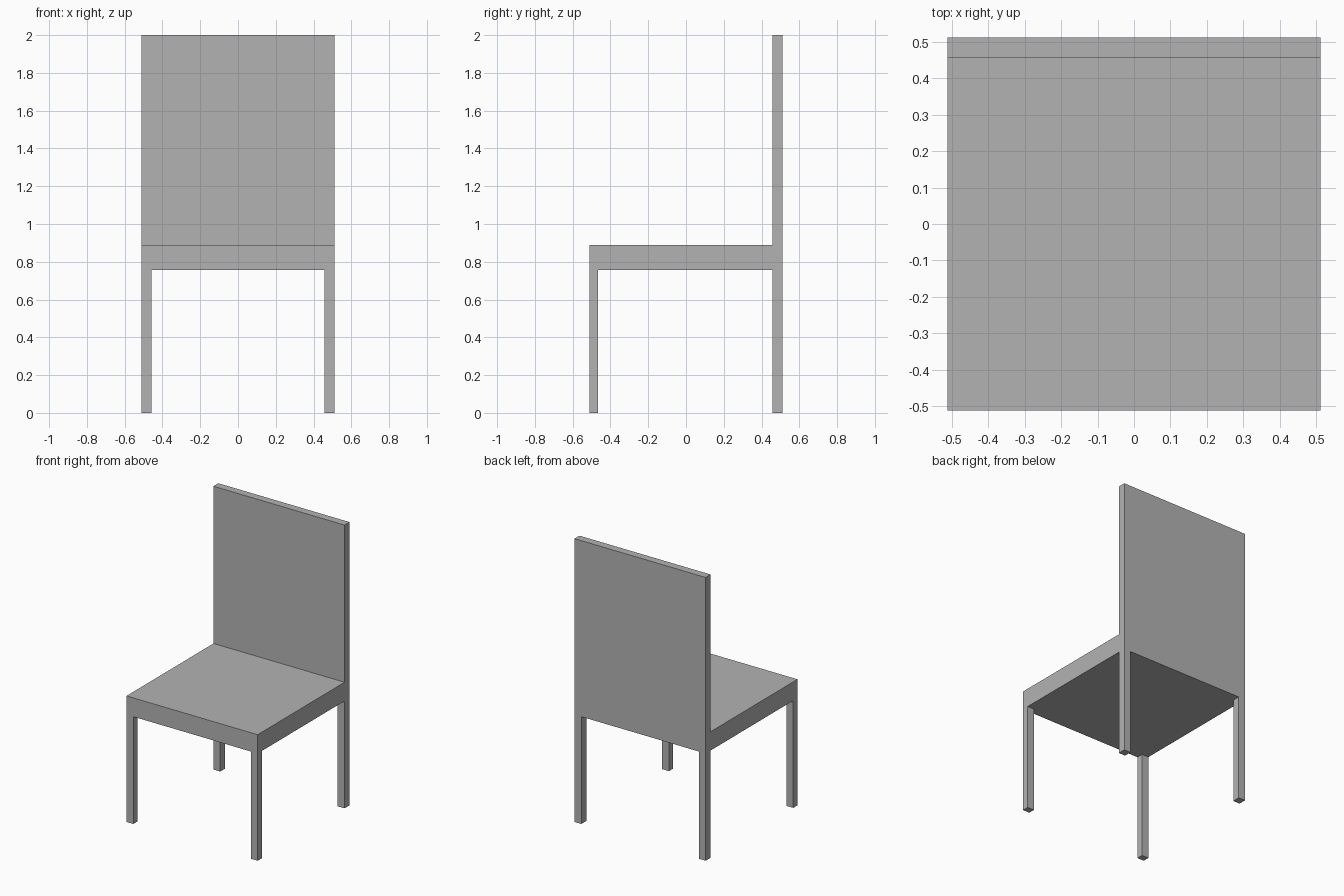
import bpy

cube = bpy.data.objects.get("Cube")
if cube:
    bpy.data.objects.remove(cube, do_unlink=True)

# Single flat grey
grey = bpy.data.materials.new("plain_grey")
grey.use_nodes = True
colour = (0.45, 0.45, 0.45, 1)
grey.diffuse_color = colour
grey.node_tree.nodes["Principled BSDF"].inputs["Base Color"].default_value = colour


def box(name, x, y, z):
    """Box spanning the given (low, high) range on each axis."""
    spans = (x, y, z)
    bpy.ops.mesh.primitive_cube_add(size=1, location=[(a + b) / 2 for a, b in spans])
    ob = bpy.context.object
    ob.name = name
    ob.scale = [b - a for a, b in spans]
    bpy.ops.object.transform_apply(location=False, rotation=False, scale=True)
    ob.data.materials.append(grey)
    return ob


HALF = 0.512          # half width and depth
LEG_X = 0.459         # inner side of the legs
BACK_Y = 0.457        # front of the backrest and back legs
FRONT_Y = -0.465      # rear of the front legs
SEAT_LOW, SEAT_TOP = 0.757, 0.89

# Seat slab and the backrest panel rising from its rear edge
box("seat", (-HALF, HALF), (-HALF, BACK_Y), (SEAT_LOW, SEAT_TOP))
box("backrest", (-HALF, HALF), (BACK_Y, HALF), (SEAT_LOW, 2))

# Four straight legs, flush with the outer corners
for side, x in (("left", (LEG_X, HALF)), ("right", (-HALF, -LEG_X))):
    box("front_leg_" + side, x, (-HALF, FRONT_Y), (0, SEAT_LOW))
    box("back_leg_" + side, x, (BACK_Y, HALF), (0, SEAT_LOW))
